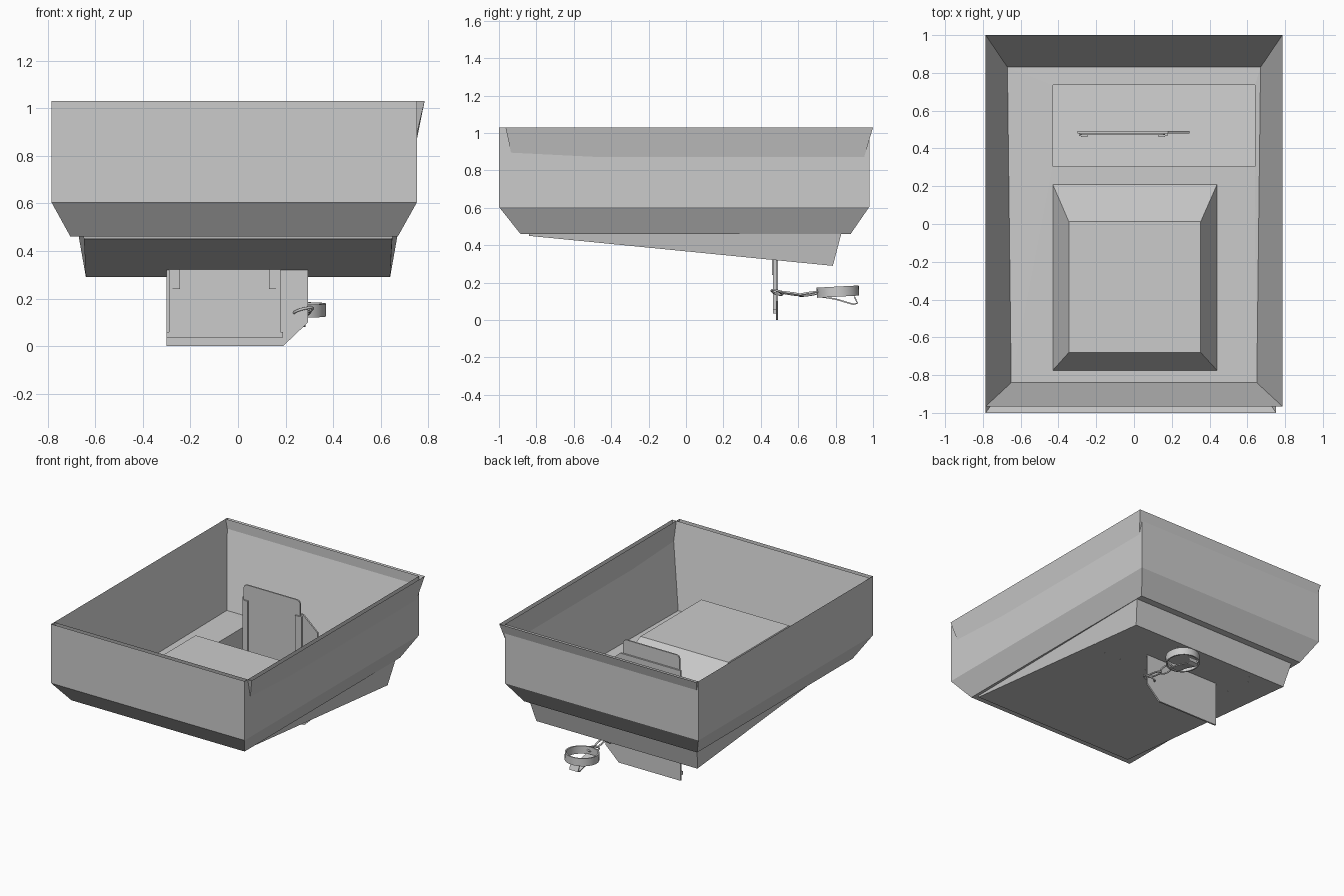
import bpy, bmesh, math
from mathutils import Matrix

if "Cube" in bpy.data.objects:
    bpy.data.objects.remove(bpy.data.objects["Cube"])


def finish(name, bm, normals=True):
    if normals:
        bmesh.ops.recalc_face_normals(bm, faces=bm.faces)
    me = bpy.data.meshes.new(name)
    bm.to_mesh(me)
    bm.free()
    ob = bpy.data.objects.new(name, me)
    bpy.context.collection.objects.link(ob)
    return ob


def rect(x0, x1, y0, y1, z):
    return [(x0, y0, z), (x1, y0, z), (x1, y1, z), (x0, y1, z)]


def loft(name, rings, cap=False):
    """Join loops of equal length; optionally cap the last one."""
    bm = bmesh.new()
    loops = [[bm.verts.new(p) for p in r] for r in rings]
    n = len(loops[0])
    for a, b in zip(loops, loops[1:]):
        for i in range(n):
            j = (i + 1) % n
            bm.faces.new((a[i], a[j], b[j], b[i]))
    if cap:
        bm.faces.new(loops[-1])
    return finish(name, bm)


def plate(name, outline, y0, y1):
    """Extrude an x-z outline along y."""
    bm = bmesh.new()
    f = bm.faces.new([bm.verts.new((x, y0, z)) for x, z in outline])
    ext = bmesh.ops.extrude_face_region(bm, geom=[f])
    vs = [v for v in ext["geom"] if isinstance(v, bmesh.types.BMVert)]
    bmesh.ops.translate(bm, verts=vs, vec=(0, y1 - y0, 0))
    return finish(name, bm)


def box(name, x0, x1, y0, y1, z0, z1):
    return plate(name, [(x0, z0), (x1, z0), (x1, z1), (x0, z1)], y0, y1)


def wire(name, pts, r, cyclic=False):
    cu = bpy.data.curves.new(name, 'CURVE')
    cu.dimensions = '3D'
    cu.bevel_depth = r
    cu.bevel_resolution = 1
    cu.use_fill_caps = True
    sp = cu.splines.new('POLY')
    sp.points.add(len(pts) - 1)
    for p, c in zip(sp.points, pts):
        p.co = (*c, 1)
    sp.use_cyclic_u = cyclic
    ob = bpy.data.objects.new(name, cu)
    bpy.context.collection.objects.link(ob)
    return ob


# Outer casing: straight walls, tapered foot and lower lip
floor_edge = [(-.65, -.84, .46), (.65, -.84, .46), (.67, .83, .46), (-.67, .83, .46)]
loft("outer_casing", [
    rect(-.785, .753, -1, .98, 1.03),
    rect(-.785, .753, -1, .98, .605),
    rect(-.705, .672, -.885, .88, .46),
    floor_edge])

# Inner basin: flared walls running down to a sloping underside
loft("inner_basin", [
    [(-.785, -.965, 1.03), (.785, -.965, 1.03), (.785, 1, 1.03), (-.785, 1, 1.03)],
    floor_edge,
    [(-.648, -.838, .45), (.648, -.838, .45), (.64, .785, .29), (-.64, .785, .29)]],
    cap=True)

# Basin floor with a walled opening down to the underside
well = [(-.43, .305), (.64, .305), (.64, .735), (-.43, .735)]
loft("floor_with_opening", [
    floor_edge,
    [(x, y, .463) for x, y in well],
    [(x, y, .45 - (y + .84) * .0985) for x, y in well]])

# Raised block on the floor
loft("raised_block", [
    rect(-.43, .44, -.775, .21, .462),
    rect(-.345, .353, -.68, .012, .68)], cap=True)

# Sliding gate: rear plate, front panel and guide rails
plate("gate_back_plate", [
    (-.30, 0), (.19, 0), (.295, .10), (.295, .69), (.18, .79), (-.30, .79)], .48, .492)
plate("gate_front_panel", [
    (-.285, .06), (.165, .06), (.165, .865), (.157, .883), (.14, .89),
    (-.26, .89), (-.277, .883), (-.285, .865)], .47, .48)
box("gate_bottom_ledge", -.30, .19, .465, .48, .035, .06)
for side, xo, xi in (("left", -.29, -.275), ("right", .16, .178)):
    box(f"gate_rail_{side}", xo, xi, .465, .48, .05, .78)
box("gate_clip_left", -.28, -.245, .46, .47, .24, .78)
box("gate_clip_right", .13, .165, .46, .47, .24, .78)

# Hanging ring with wall thickness
cx, cy, cz, h = .258, .812, .152, .027


def circle(r, z, n=32):
    return [(r * math.cos(2 * math.pi * i / n), r * math.sin(2 * math.pi * i / n), z)
            for i in range(n)]


ring = loft("hanging_ring", [circle(.113, -h), circle(.113, h), circle(.103, h),
                             circle(.103, -h), circle(.113, -h)])
ring.data.transform(Matrix.Translation((cx, cy, cz)) @ Matrix.Rotation(math.radians(3), 4, 'X'))
bm = bmesh.new()
bm.from_mesh(ring.data)
bmesh.ops.remove_doubles(bm, verts=bm.verts, dist=1e-4)
bmesh.ops.recalc_face_normals(bm, faces=bm.faces)
bm.to_mesh(ring.data)
bm.free()
bpy.context.view_layer.objects.active = ring
ring.select_set(True)
bpy.ops.object.shade_smooth_by_angle(angle=math.radians(40))

# Bent strap under the ring
hook = [(.72, .125), (.80, .112), (.895, .084), (.917, .09), (.90, .125)]
bm = bmesh.new()
rows = [[bm.verts.new((x, y, z)) for x in (.215, .285)] for y, z in hook]
for a, b in zip(rows, rows[1:]):
    bm.faces.new((a[0], a[1], b[1], b[0]))
strap = finish("ring_strap", bm)
sol = strap.modifiers.new("thickness", 'SOLIDIFY')
sol.thickness = .008
sol.offset = 0

# Links joining the ring to the gate


def link(name, c, rx, ry, tilt):
    pts = []
    for i in range(14):
        a = 2 * math.pi * i / 14
        u, v = rx * math.cos(a), ry * math.sin(a)
        pts.append((c[0] + u, c[1] + v, c[2] + v * tilt + u * .25))
    return wire(name, pts, .006, True)


link("gate_link", (.275, .487, .148), .04, .03, -.3)
link("middle_link", (.29, .56, .142), .014, .065, -.15)
link("ring_link", (.275, .66, .14), .025, .055, .15)
